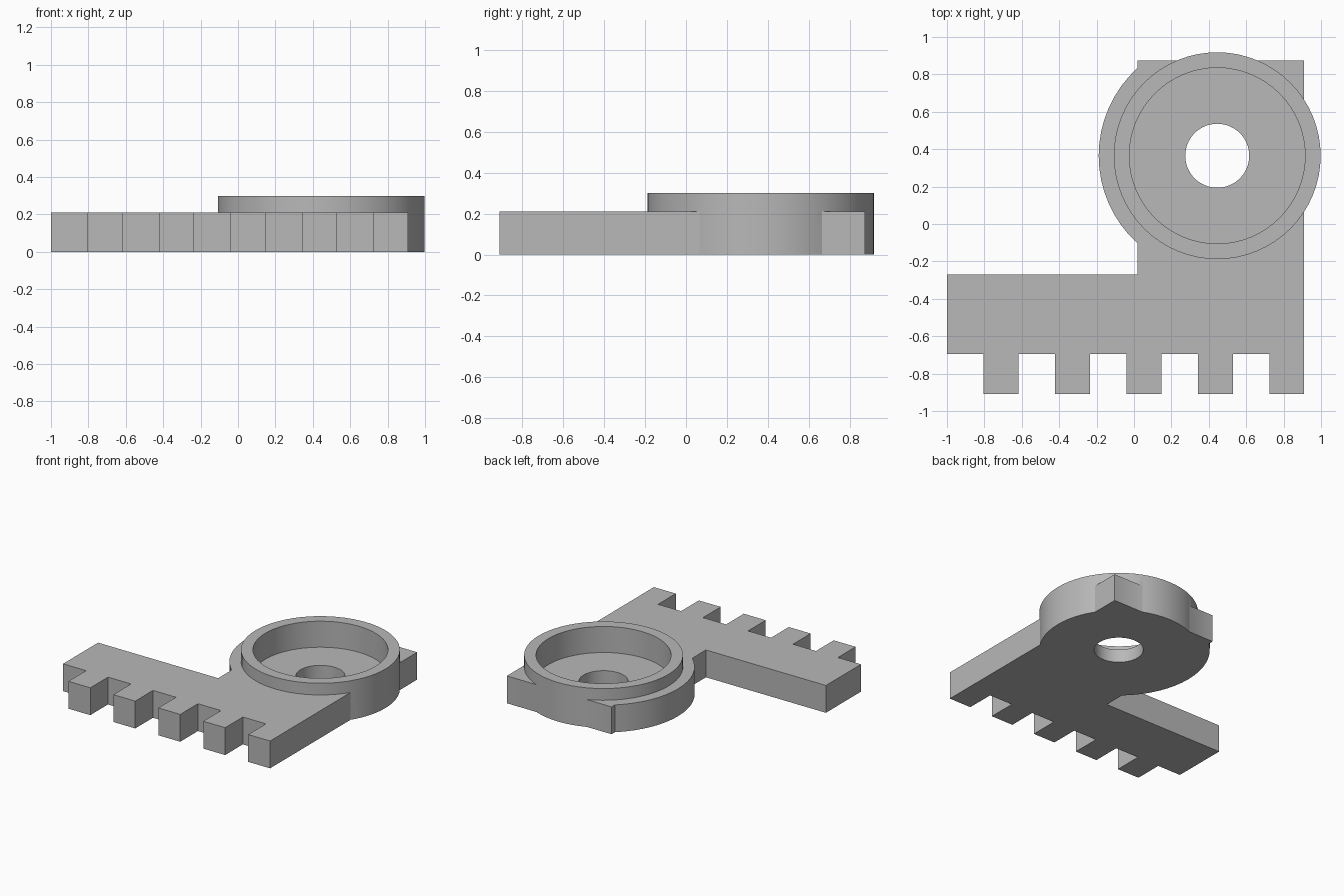
import bpy, bmesh, math

default = bpy.data.objects.get("Cube")
if default:
    bpy.data.objects.remove(default, do_unlink=True)

grey = bpy.data.materials.new("plain grey")
grey.use_nodes = True
GREY = (0.48, 0.48, 0.48, 1)
grey.diffuse_color = GREY
grey.node_tree.nodes["Principled BSDF"].inputs["Base Color"].default_value = GREY

CX, CY = 0.445, 0.365          # axis of the round socket
PLATE_H, RIM_H, FLOOR = 0.21, 0.30, 0.10


def prism(name, outline, z0, z1):
    """Extrude a closed outline between two heights."""
    bm = bmesh.new()
    face = bm.faces.new([bm.verts.new((x, y, z0)) for x, y in outline])
    top = bmesh.ops.extrude_face_region(bm, geom=[face])["geom"]
    bmesh.ops.translate(bm, vec=(0, 0, z1 - z0),
                        verts=[v for v in top if isinstance(v, bmesh.types.BMVert)])
    bmesh.ops.recalc_face_normals(bm, faces=bm.faces)
    mesh = bpy.data.meshes.new(name)
    bm.to_mesh(mesh)
    bm.free()
    mesh.materials.append(grey)
    obj = bpy.data.objects.new(name, mesh)
    bpy.context.collection.objects.link(obj)
    return obj


def arc(radius, start, end, steps):
    return [(CX + radius * math.cos(start + (end - start) * i / steps),
             CY + radius * math.sin(start + (end - start) * i / steps))
            for i in range(steps + 1)]


def disc(name, radius, z0, z1, sides=64):
    return prism(name, arc(radius, 0, math.tau, sides)[:-1], z0, z1)


def combine(base, tool, operation):
    """Apply a boolean and remove the tool."""
    mod = base.modifiers.new(operation.lower(), 'BOOLEAN')
    mod.operation, mod.solver, mod.object = operation, 'EXACT', tool
    bpy.context.view_layer.objects.active = base
    bpy.ops.object.modifier_apply(modifier=mod.name)
    bpy.data.objects.remove(tool, do_unlink=True)


# Plate outline: toothed front edge, right edge, back edge, side lobe, arm
EDGE, LEFT, RIGHT = -0.695, 0.02, 0.91
outline = [(-1.0, EDGE)]
for i in range(5):
    x1 = RIGHT - (4 - i) * 0.382
    x0 = x1 - 0.186
    outline += [(x0, EDGE), (x0, -0.91), (x1, -0.91)]
    if i < 4:
        outline.append((x1, EDGE))
outline += [(RIGHT, 0.875), (LEFT, 0.875)]
half = math.acos((CX - LEFT) / 0.634)
outline += arc(0.634, math.pi - half, math.pi + half, 16)
outline += [(LEFT, -0.27), (-1.0, -0.27)]
bracket = prism("toothed_plate_with_socket", outline, 0, PLATE_H)

# Round socket: raised rim, recessed floor, through hole
combine(bracket, disc("socket_wall", 0.553, 0, RIM_H), 'UNION')
combine(bracket, disc("socket_recess", 0.47, FLOOR, 0.5), 'DIFFERENCE')
combine(bracket, disc("socket_hole", 0.171, -0.2, 0.4), 'DIFFERENCE')

# Smooth round walls, crisp edges
bpy.ops.object.select_all(action='DESELECT')
bracket.select_set(True)
bpy.context.view_layer.objects.active = bracket
bpy.ops.object.shade_smooth_by_angle(angle=math.radians(30))
